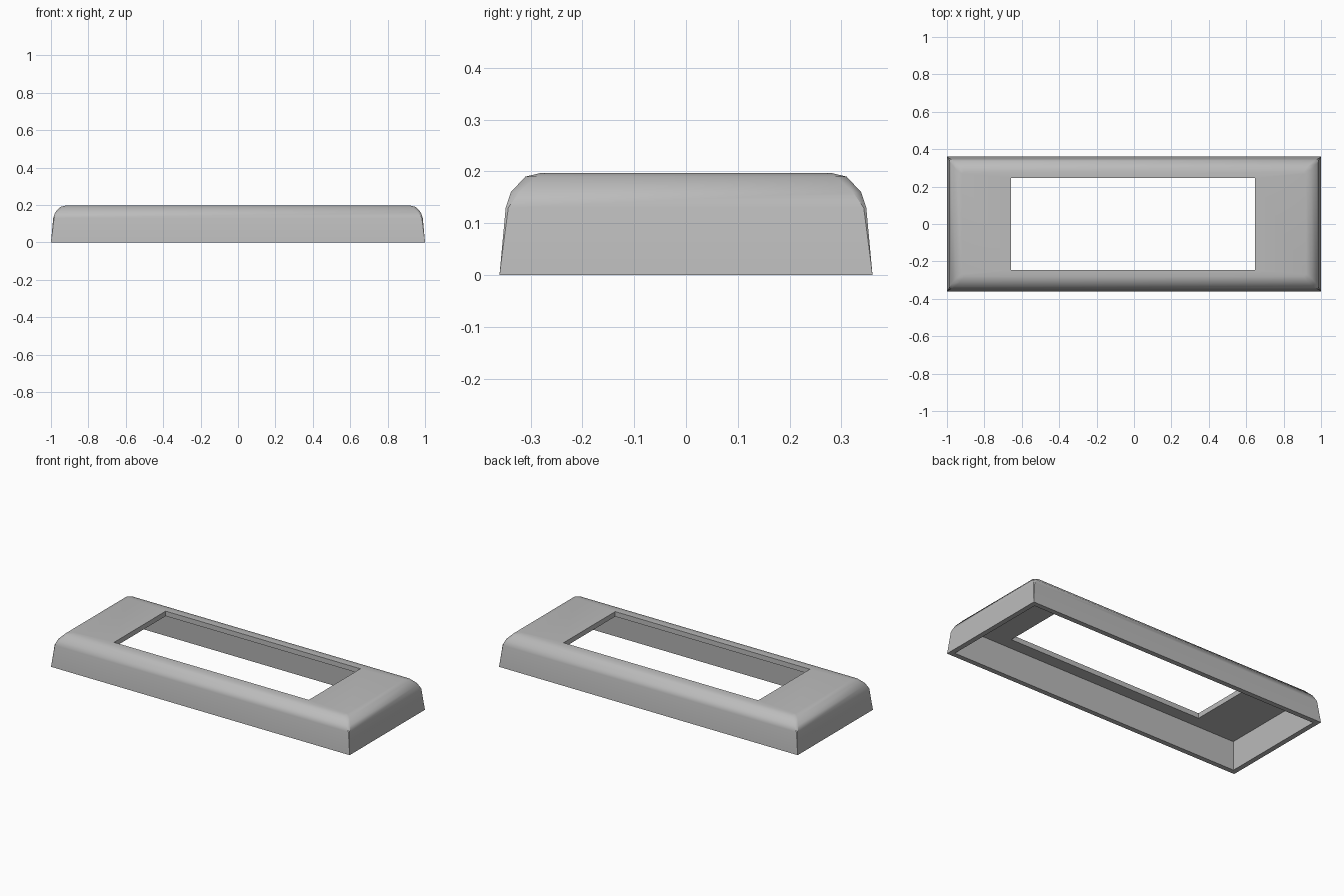
import bpy
import bmesh
import math

if "Cube" in bpy.data.objects:
    bpy.data.objects.remove(bpy.data.objects["Cube"], do_unlink=True)

HALF_X, HALF_Y, TOP = 1.0, 0.36, 0.197
UNDERSIDE = 0.167

grey = bpy.data.materials.new("plain grey")
grey.use_nodes = True
colour = (0.5, 0.5, 0.5, 1)
grey.diffuse_color = colour
grey.node_tree.nodes["Principled BSDF"].inputs["Base Color"].default_value = colour


def ring(bm, hx, hy, z, cut=0.0, cx=0.0):
    """Rectangle loop with each corner cut at 45 degrees."""
    points = []
    for sx, sy in ((1, 1), (-1, 1), (-1, -1), (1, -1)):
        pair = [(sx * hx, sy * (hy - cut)), (sx * (hx - cut), sy * hy)]
        points += pair if sx * sy > 0 else pair[::-1]
    return [bm.verts.new((x + cx, y, z)) for x, y in points]


bm = bmesh.new()
rings = []

# Outer shell: drafted side wall rolling over into the flat top
for inset, z, cut in ((0, 0, 0), (0.012, 0.13, 0.005), (0.022, 0.16, 0.016),
                      (0.05, 0.19, 0.02), (0.08, TOP, 0.012)):
    rings.append(ring(bm, HALF_X - inset, HALF_Y - inset, z, cut))

# Window opening through the top plate
for z in (TOP, UNDERSIDE):
    rings.append(ring(bm, 0.652, 0.247, z, cx=-0.005))

# Hollow underside, ending at the thin bottom rim
for inset, z in ((0.04, UNDERSIDE), (0.03, 0)):
    rings.append(ring(bm, HALF_X - inset, HALF_Y - inset, z))

# Skin neighbouring loops, closing the last back to the first
for a, b in zip(rings, rings[1:] + rings[:1]):
    for i in range(len(a)):
        j = (i + 1) % len(a)
        bm.faces.new((a[i], a[j], b[j], b[i]))

bmesh.ops.remove_doubles(bm, verts=bm.verts[:], dist=0.0005)
bmesh.ops.recalc_face_normals(bm, faces=bm.faces[:])

mesh = bpy.data.meshes.new("bezel_frame")
bm.to_mesh(mesh)
bm.free()
mesh.materials.append(grey)
frame = bpy.data.objects.new("bezel_frame", mesh)
bpy.context.collection.objects.link(frame)

# Soft roll-over, crisp corners and openings
bpy.ops.object.select_all(action='DESELECT')
frame.select_set(True)
bpy.context.view_layer.objects.active = frame
bpy.ops.object.shade_smooth_by_angle(angle=math.radians(35))
